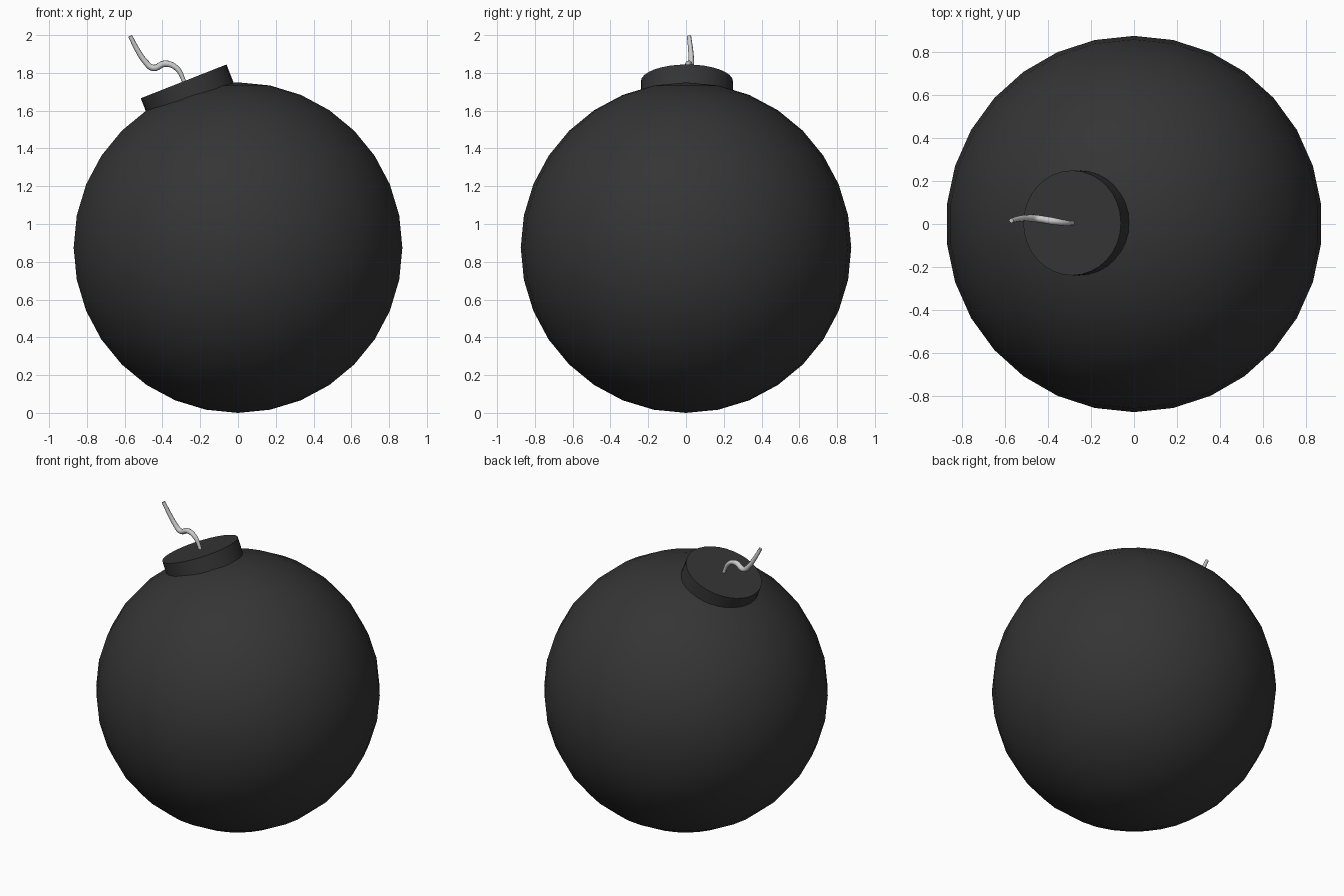
import bpy
import math
from mathutils import Matrix, Vector

if "Cube" in bpy.data.objects:
    bpy.data.objects.remove(bpy.data.objects["Cube"])

R = 0.875            # ball radius
TILT = math.radians(-21.5)

black = bpy.data.materials.new("black_iron")
black.diffuse_color = (0.035, 0.035, 0.035, 1)
black.use_nodes = True
black.node_tree.nodes["Principled BSDF"].inputs["Base Color"].default_value = black.diffuse_color

# Ball: 30 segments, 16 rings, smooth shaded
bpy.ops.mesh.primitive_uv_sphere_add(segments=30, ring_count=16, radius=R,
                                     location=(0, 0, R))
ball = bpy.context.object
ball.name = "ball"
ball.data.materials.append(black)
bpy.ops.object.shade_smooth()

# Neck: tilted disc sunk into the ball
depth = 0.2
top = Vector((-0.288, 0.005, 1.755))
axis = Matrix.Rotation(TILT, 3, 'Y') @ Vector((0, 0, 1))
bpy.ops.mesh.primitive_cylinder_add(vertices=32, radius=0.244, depth=depth,
                                    location=top - axis * depth / 2,
                                    rotation=(0, TILT, 0))
neck = bpy.context.object
neck.name = "neck"
neck.data.materials.append(black)
bpy.ops.object.shade_smooth_by_angle(angle=math.radians(40))

# Fuse: wavy tube, slightly thicker in the middle (x, y, z, thickness)
path = [(-0.280, 0.004, 1.730, 0.75),
        (-0.292, 0.004, 1.770, 0.75),
        (-0.325, 0.006, 1.825, 0.95),
        (-0.386, 0.015, 1.849, 1.15),
        (-0.449, 0.025, 1.826, 1.15),
        (-0.493, 0.028, 1.862, 1.0),
        (-0.530, 0.025, 1.917, 0.9),
        (-0.571, 0.016, 1.995, 0.75)]
curve = bpy.data.curves.new("fuse", 'CURVE')
curve.dimensions = '3D'
curve.bevel_depth = 0.015
curve.bevel_resolution = 2
curve.resolution_u = 5
curve.use_fill_caps = True
spline = curve.splines.new('BEZIER')
spline.bezier_points.add(len(path) - 1)
for p, (x, y, z, r) in zip(spline.bezier_points, path):
    p.co = (x, y, z)
    p.radius = r
    p.handle_left_type = p.handle_right_type = 'AUTO'
fuse = bpy.data.objects.new("fuse", curve)
bpy.context.collection.objects.link(fuse)
